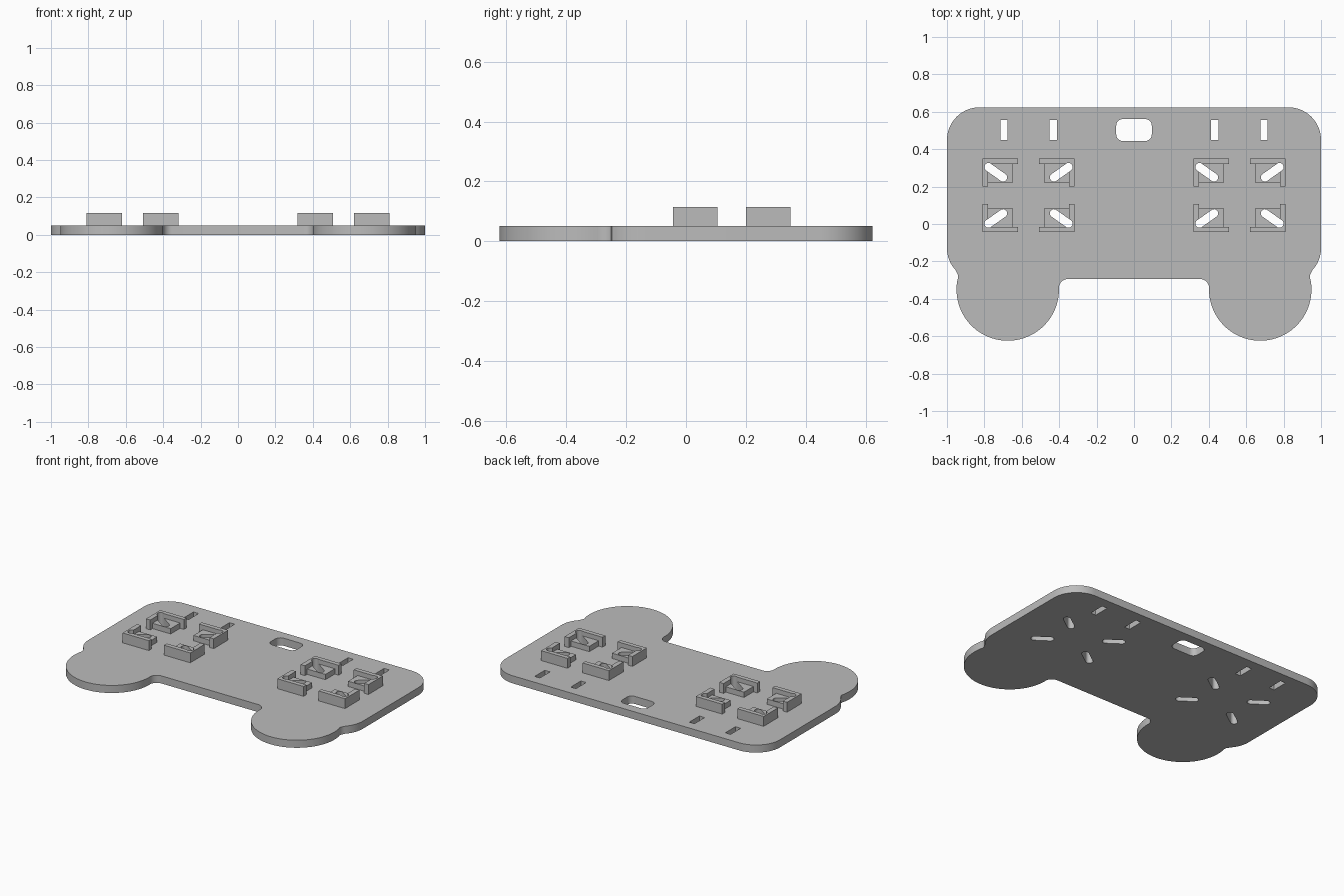
import bpy, bmesh
from math import cos, sin, radians, atan2, degrees

cube = bpy.data.objects.get("Cube")
if cube:
    bpy.data.objects.remove(cube, do_unlink=True)

grey = bpy.data.materials.new("light grey")
grey.use_nodes = True
grey.diffuse_color = (0.5, 0.5, 0.5, 1)
grey.node_tree.nodes["Principled BSDF"].inputs["Base Color"].default_value = (0.5, 0.5, 0.5, 1)

PLATE_TOP, BLOCK_TOP, WALL_TOP = 0.05, 0.085, 0.115


def arc(cx, cy, r, start, end, steps=8):
    angles = [radians(start + (end - start) * i / steps) for i in range(steps + 1)]
    return [(cx + r * cos(a), cy + r * sin(a)) for a in angles]


def prism(name, outline, bottom, top):
    """Extrude a closed outline straight up."""
    bm = bmesh.new()
    base = bm.faces.new([bm.verts.new((x, y, bottom)) for x, y in outline])
    grown = bmesh.ops.extrude_face_region(bm, geom=[base])["geom"]
    for v in grown:
        if isinstance(v, bmesh.types.BMVert):
            v.co.z = top
    bmesh.ops.recalc_face_normals(bm, faces=bm.faces)
    mesh = bpy.data.meshes.new(name)
    bm.to_mesh(mesh)
    bm.free()
    mesh.materials.append(grey)
    obj = bpy.data.objects.new(name, mesh)
    bpy.context.collection.objects.link(obj)
    return obj


def rect(x0, x1, y0, y1):
    return [(x0, y0), (x1, y0), (x1, y1), (x0, y1)]


def rounded_rect(x0, x1, y0, y1, r):
    return (arc(x1 - r, y0 + r, r, -90, 0) + arc(x1 - r, y1 - r, r, 0, 90)
            + arc(x0 + r, y1 - r, r, 90, 180) + arc(x0 + r, y0 + r, r, 180, 270))


def capsule(a, b, r):
    """Slot outline with round ends at points a and b."""
    t = degrees(atan2(b[1] - a[1], b[0] - a[0]))
    return arc(*b, r, t - 90, t + 90, 10) + arc(*a, r, t + 90, t + 270, 10)


def cutter(outline):
    obj = prism("cutter", outline, -0.1, 0.3)
    obj.hide_render = True
    return obj


def cut(obj, tools):
    bpy.context.view_layer.objects.active = obj
    for tool in tools:
        mod = obj.modifiers.new("cut", 'BOOLEAN')
        mod.operation, mod.solver, mod.object = 'DIFFERENCE', 'EXACT', tool
        bpy.ops.object.modifier_apply(modifier=mod.name)


# Plate: half outline with round grip and blended corners, mirrored
half = (arc(0.352, -0.344, 0.05, 90, 0)
        + arc(0.675, -0.35, 0.274, 180, 371.7, 48)
        + arc(0.99, -0.285, 0.05, 191.7, 136)
        + arc(0.83, -0.13, 0.17, -44, 0)
        + arc(0.825, 0.449, 0.175, 0, 90, 16))
plate = prism("plate", half + [(-x, y) for x, y in reversed(half)], 0, PLATE_TOP)
parts = [plate]

# Cable opening and strap slots
holes = [cutter(rounded_rect(-0.095, 0.095, 0.444, 0.561, 0.035))]
for x in (-0.695, -0.432, 0.432, 0.695):
    holes.append(cutter(rect(x - 0.019, x + 0.019, 0.45, 0.556)))

# Corner brackets: an L wall around a lower block, with a diagonal slot through both
L_WALL = [(0.247, 0.197), (0.055, 0.197), (0.055, 0.168),
          (0.216, 0.168), (0.216, 0.047), (0.247, 0.047)]
for side, cx in (("right", -0.564), ("left", 0.564)):
    for sx in (-1, 1):
        for end, sy in (("front", -1), ("back", 1)):
            def place(points):
                return [(cx + sx * x, 0.153 + sy * y) for x, y in points]
            name = f"{side}_{end}_{'inner' if sx * cx < 0 else 'outer'}"
            slot = cutter(capsule(*place([(0.214, 0.151), (0.136, 0.096)]), 0.022))
            wall = prism(name + "_wall", place(L_WALL), PLATE_TOP, WALL_TOP)
            block = prism(name + "_block", place(rect(0.083, 0.216, 0.07, 0.168)),
                          PLATE_TOP, BLOCK_TOP)
            cut(wall, [slot])
            cut(block, [slot])
            holes.append(slot)
            parts += [wall, block]

cut(plate, holes)
for tool in holes:
    bpy.data.objects.remove(tool, do_unlink=True)

# Smooth the round edges, keep the corners crisp
bpy.ops.object.select_all(action='DESELECT')
for obj in parts:
    obj.select_set(True)
bpy.context.view_layer.objects.active = plate
bpy.ops.object.shade_smooth_by_angle(angle=radians(30))
